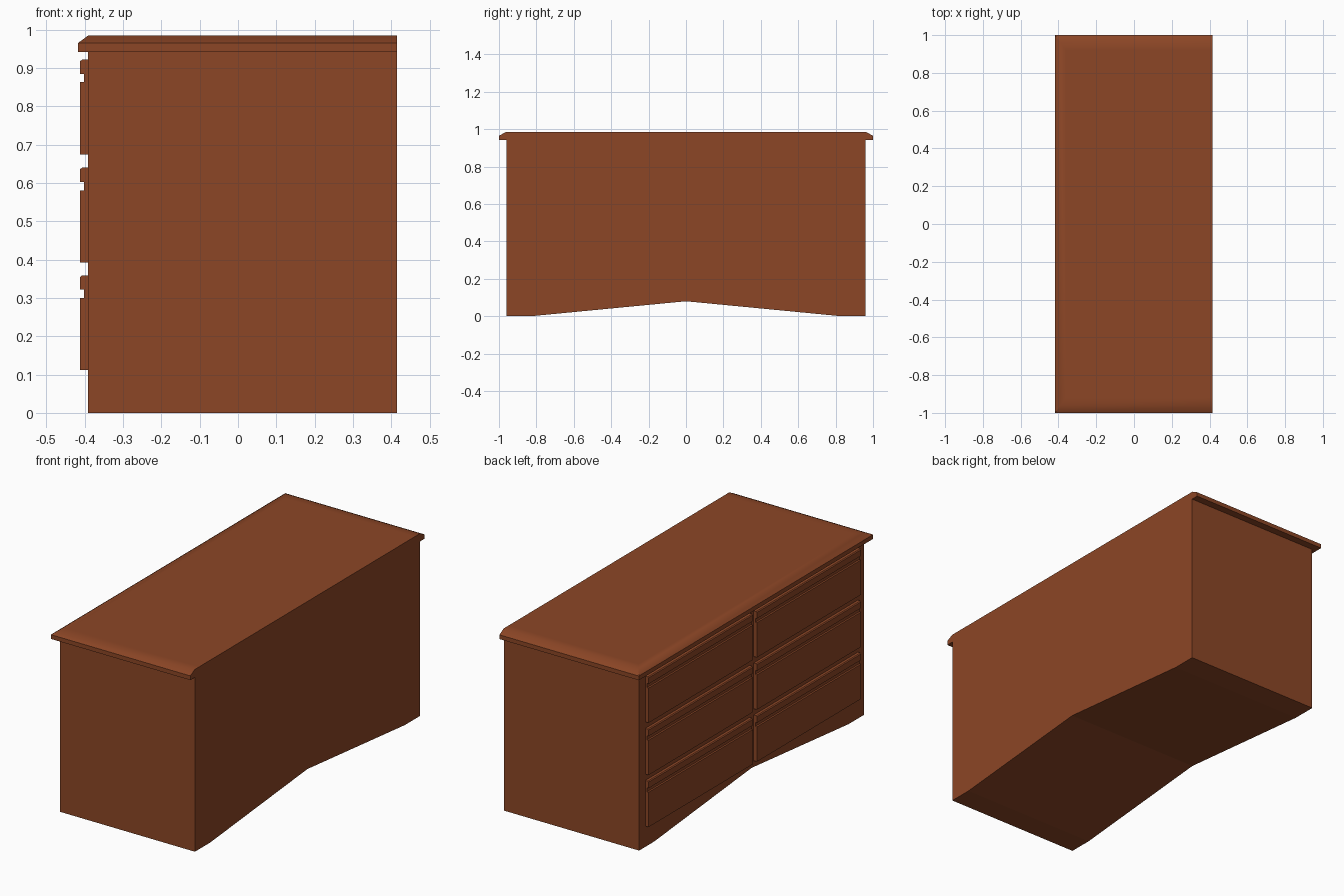
import bpy, bmesh, math

if "Cube" in bpy.data.objects:
    bpy.data.objects.remove(bpy.data.objects["Cube"])

wood = bpy.data.materials.new("brown wood")
wood.diffuse_color = (0.262, 0.061, 0.019, 1)
wood.use_nodes = True
wood.node_tree.nodes["Principled BSDF"].inputs["Base Color"].default_value = wood.diffuse_color


def finish(name, bm, smooth=None):
    bmesh.ops.recalc_face_normals(bm, faces=bm.faces)
    me = bpy.data.meshes.new(name)
    bm.to_mesh(me)
    bm.free()
    me.materials.append(wood)
    ob = bpy.data.objects.new(name, me)
    bpy.context.collection.objects.link(ob)
    if smooth:
        bpy.ops.object.select_all(action='DESELECT')
        ob.select_set(True)
        bpy.context.view_layer.objects.active = ob
        bpy.ops.object.shade_smooth_by_angle(angle=math.radians(smooth))
    return ob


def loft(name, rings, smooth=None):
    """Join equal-length rings of points and cap both ends."""
    bm = bmesh.new()
    vs = [[bm.verts.new(p) for p in r] for r in rings]
    n = len(vs[0])
    for a, b in zip(vs, vs[1:]):
        for i in range(n):
            j = (i + 1) % n
            bm.faces.new((a[i], a[j], b[j], b[i]))
    bm.faces.new(vs[0])
    bm.faces.new(vs[-1])
    return finish(name, bm, smooth)


# Cabinet body with the peaked cut-out along its base
FRONT, BACK = -0.392, 0.415
half = [(0.96, 0.945), (0.96, 0.0), (0.83, 0.0)]
outline = half + [(0, 0.08)] + [(-y, z) for y, z in reversed(half)]
loft("cabinet_body", [[(x, y, z) for y, z in outline] for x in (FRONT, BACK)])


# Table top, chamfered on the drawer side and both ends, flush at the back
def rect(x0, y, z):
    return [(x0, -y, z), (BACK, -y, z), (BACK, y, z), (x0, y, z)]


loft("table_top", [rect(-0.418, 1.0, 0.942), rect(-0.418, 1.0, 0.965),
                   rect(-0.391, 0.962, 0.985), rect(-0.36, 0.92, 0.985)], smooth=40)

# Six drawer fronts: panel, recessed finger groove and pull rail
profile = [(-0.385, 0), (-0.412, 0), (-0.412, 0.188), (-0.402, 0.188), (-0.402, 0.21),
           (-0.412, 0.21), (-0.412, 0.243), (-0.407, 0.247), (-0.385, 0.247)]
for row, z0 in enumerate((0.112, 0.393, 0.675)):
    for side, word in ((-1, "right"), (1, "left")):
        loft(f"drawer_front_{word}_{row + 1}",
             [[(x, side * y, z0 + z) for x, z in profile] for y in (0.017, 0.907)])
